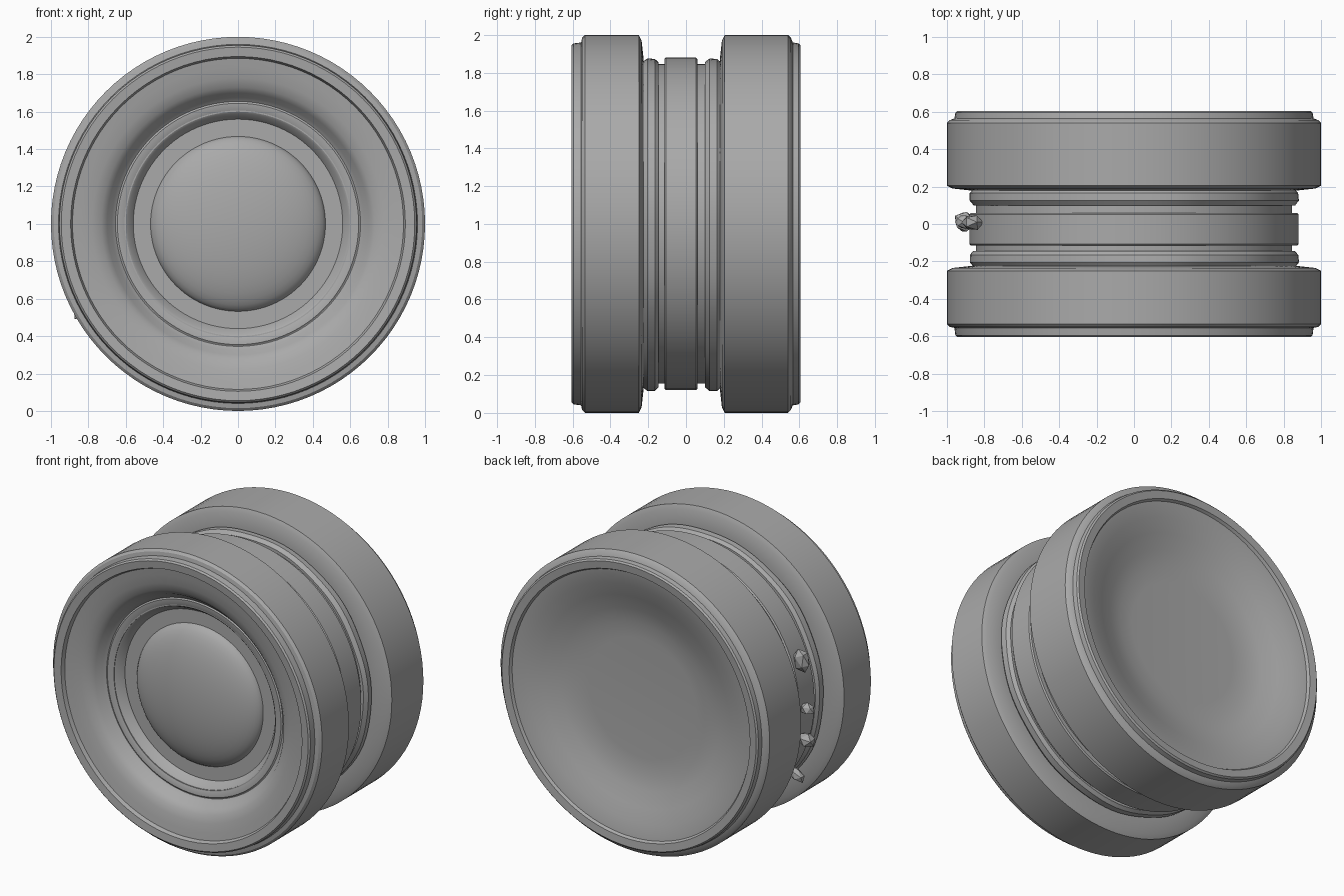
import bpy, bmesh, math, random
from mathutils import Matrix, Vector

cube = bpy.data.objects.get("Cube")
if cube:
    bpy.data.objects.remove(cube, do_unlink=True)

random.seed(4)
AXIS_Z = 1.0

grey = bpy.data.materials.new("plain grey")
grey.use_nodes = True
GREY = (0.4, 0.4, 0.4, 1)
grey.diffuse_color = GREY
grey.node_tree.nodes["Principled BSDF"].inputs["Base Color"].default_value = GREY


def finish(name, bm, angle):
    bmesh.ops.remove_doubles(bm, verts=bm.verts, dist=0.0005)
    bmesh.ops.recalc_face_normals(bm, faces=bm.faces)
    mesh = bpy.data.meshes.new(name)
    bm.to_mesh(mesh)
    bm.free()
    mesh.materials.append(grey)
    obj = bpy.data.objects.new(name, mesh)
    bpy.context.collection.objects.link(obj)
    bpy.ops.object.select_all(action='DESELECT')
    obj.select_set(True)
    bpy.context.view_layer.objects.active = obj
    bpy.ops.object.shade_smooth_by_angle(angle=math.radians(angle))
    return obj


def lathe(name, profile, steps=96, wobble=0.0):
    """Turn (radius, y) points around the horizontal axis."""
    bm = bmesh.new()
    verts = [bm.verts.new((r, y, AXIS_Z)) for r, y in profile]
    edges = [bm.edges.new(pair) for pair in zip(verts, verts[1:])]
    bmesh.ops.spin(bm, geom=verts + edges, cent=(0, 0, AXIS_Z), axis=(0, 1, 0),
                   angle=math.tau, steps=steps, use_merge=True)
    for v in bm.verts:
        a = math.atan2(v.co.z - AXIS_Z, v.co.x)
        k = 1 + wobble * (math.sin(5 * a + 20 * v.co.y) + math.sin(11 * a))
        v.co.x *= k
        v.co.z = AXIS_Z + (v.co.z - AXIS_Z) * k
    return finish(name, bm, 28)


# Front drum with stepped rim and a dished face
lathe("front_drum", [
    (0, -0.40), (0.60, -0.40), (0.60, -0.46), (0.655, -0.46), (0.675, -0.475),
    (0.70, -0.515), (0.73, -0.54), (0.78, -0.557), (0.84, -0.568), (0.885, -0.575),
    (0.895, -0.60), (0.945, -0.605), (0.955, -0.595), (0.96, -0.555),
    (0.985, -0.55), (1.0, -0.535), (1.0, -0.25), (0.97, -0.235),
    (0.88, -0.225), (0, -0.22)])

# Trim collar around the dome recess
lathe("dome_collar", [(0.66, -0.455), (0.645, -0.465), (0.61, -0.462),
                      (0.59, -0.45), (0.56, -0.405), (0.56, -0.38)])

# Central dome
DOME_R, DOME_H, N = 0.47, 0.13, 12
lathe("center_dome", [(DOME_R * math.sin(t), -0.39 - DOME_H * math.cos(t))
                      for t in (i * math.pi / 2 / N for i in range(N + 1))])

# Back drum with a shallow bowl
lathe("back_drum", [
    (0, 0.46), (0.40, 0.46), (0.50, 0.467), (0.60, 0.49), (0.70, 0.528),
    (0.79, 0.56), (0.86, 0.578), (0.885, 0.582), (0.895, 0.60), (0.945, 0.605),
    (0.955, 0.595), (0.96, 0.565), (0.985, 0.555), (1.0, 0.54), (1.0, 0.205),
    (0.97, 0.19), (0.88, 0.18), (0, 0.18)])

# Waist: core, broad band and two uneven rings
lathe("waist_core", [(0.845, -0.23), (0.845, 0.19)])
lathe("waist_band", [(0.84, -0.115), (0.872, -0.115), (0.88, -0.107),
                     (0.88, 0.052), (0.872, 0.06), (0.84, 0.06)])
for name, y0, y1 in (("front_waist_ring", -0.23, -0.145), ("back_waist_ring", 0.1, 0.185)):
    lathe(name, [(0.82, y0), (0.86, y0), (0.88, y0 + 0.025), (0.878, y1 - 0.02),
                 (0.86, y1), (0.82, y1)], wobble=0.003)

# Small rough knobs on the right side of the waist: (height, radius, radial, across, tall)
KNOBS = [(0.31, 0.92, 0.06, 0.045, 0.085), (0.0, 0.91, 0.05, 0.04, 0.04),
         (-0.21, 0.93, 0.06, 0.06, 0.045), (-0.46, 0.945, 0.07, 0.035, 0.04)]
for i, (h, r, sx, sy, sz) in enumerate(KNOBS):
    bm = bmesh.new()
    bmesh.ops.create_icosphere(bm, subdivisions=1, radius=1)
    for v in bm.verts:
        v.co *= random.uniform(0.85, 1.1)
    a = math.asin(h / r)
    place = (Matrix.Translation(Vector((-r * math.cos(a), 0.01, AXIS_Z + h)))
             @ Matrix.Rotation(a, 4, 'Y') @ Matrix.Diagonal((sx, sy, sz, 1)))
    bmesh.ops.transform(bm, matrix=place, verts=bm.verts)
    finish(f"side_knob_{i + 1}", bm, 20)
